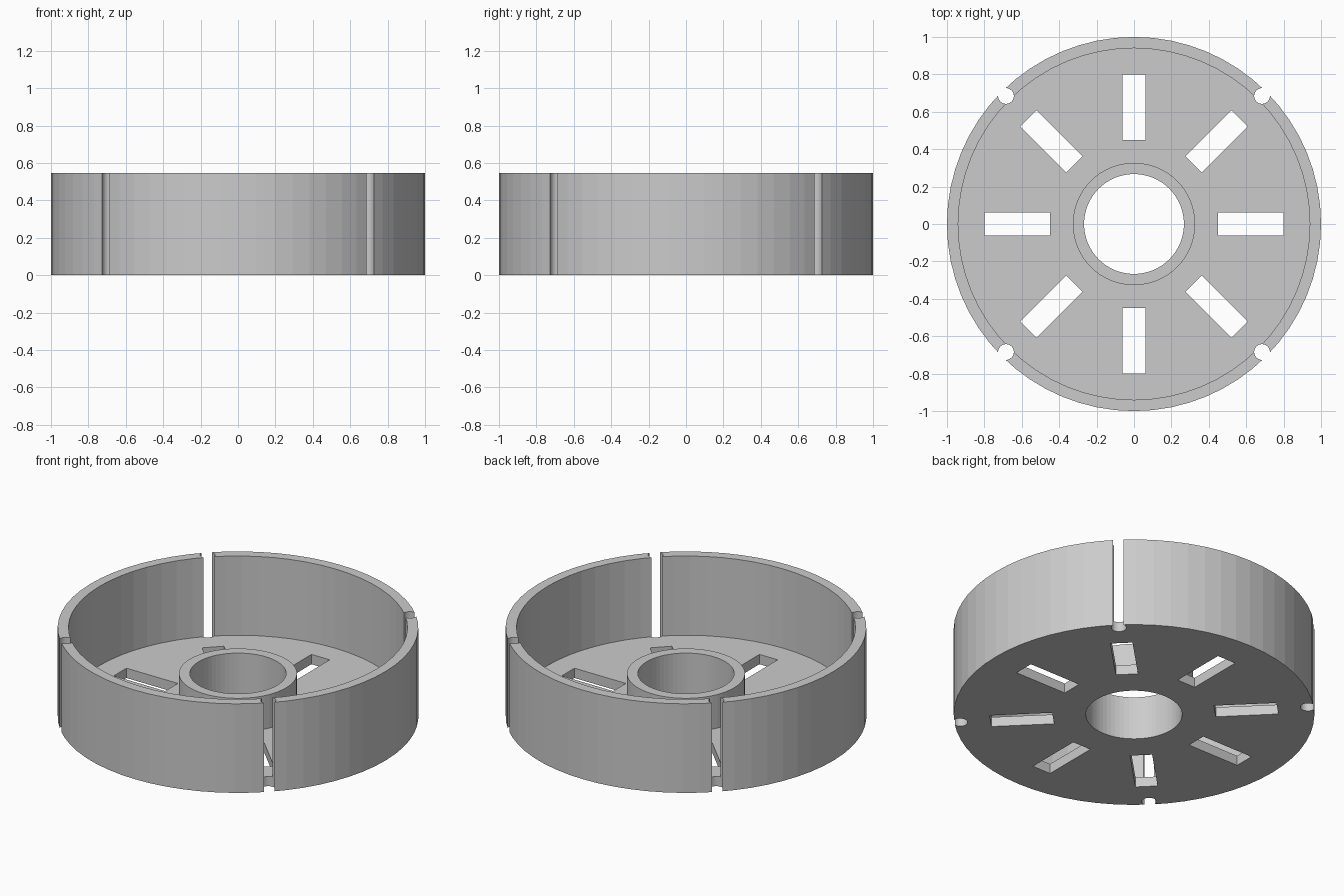
import bpy, bmesh
from math import pi, cos, sin
from mathutils import Matrix

if "Cube" in bpy.data.objects:
    bpy.data.objects.remove(bpy.data.objects["Cube"])

SEG = 64
H = 0.545        # total height
FLOOR = 0.06     # floor thickness
HUB = 0.265      # hub height


def new_object(name, bm):
    bmesh.ops.recalc_face_normals(bm, faces=bm.faces)
    mesh = bpy.data.meshes.new(name)
    bm.to_mesh(mesh)
    bm.free()
    ob = bpy.data.objects.new(name, mesh)
    bpy.context.collection.objects.link(ob)
    return ob


# Round tray: closed profile (radius, z) turned about the z axis
profile = [(0.267, 0), (1, 0), (1, H), (0.94, H), (0.94, FLOOR),
           (0.327, FLOOR), (0.327, HUB), (0.267, HUB)]
bm = bmesh.new()
rings = [[bm.verts.new((r * cos(2 * pi * i / SEG), r * sin(2 * pi * i / SEG), z))
          for r, z in profile] for i in range(SEG)]
n = len(profile)
for i in range(SEG):
    a, b = rings[i], rings[(i + 1) % SEG]
    for j in range(n):
        k = (j + 1) % n
        bm.faces.new((a[j], b[j], b[k], a[k]))
tray = new_object("slotted_tray", bm)

# Cutters: eight radial floor slots and four round rim notches
bm = bmesh.new()
for i in range(8):
    m = (Matrix.Rotation(i * pi / 4, 4, 'Z') @ Matrix.Translation((0.624, 0, 0.03))
         @ Matrix.Diagonal((0.348, 0.123, 0.2, 1)))
    bmesh.ops.create_cube(bm, size=1, matrix=m)
for i in range(4):
    m = Matrix.Rotation(pi / 4 + i * pi / 2, 4, 'Z') @ Matrix.Translation((0.968, 0, H / 2))
    bmesh.ops.create_cone(bm, cap_ends=True, segments=32, radius1=0.042,
                          radius2=0.042, depth=H + 0.2, matrix=m)
cutter = new_object("opening_cutter", bm)
cutter.hide_render = True

# Cut the openings, then drop the cutter
mod = tray.modifiers.new("openings", 'BOOLEAN')
mod.operation = 'DIFFERENCE'
mod.solver = 'EXACT'
mod.object = cutter
bpy.context.view_layer.objects.active = tray
bpy.ops.object.modifier_apply(modifier=mod.name)
bpy.data.objects.remove(cutter)
